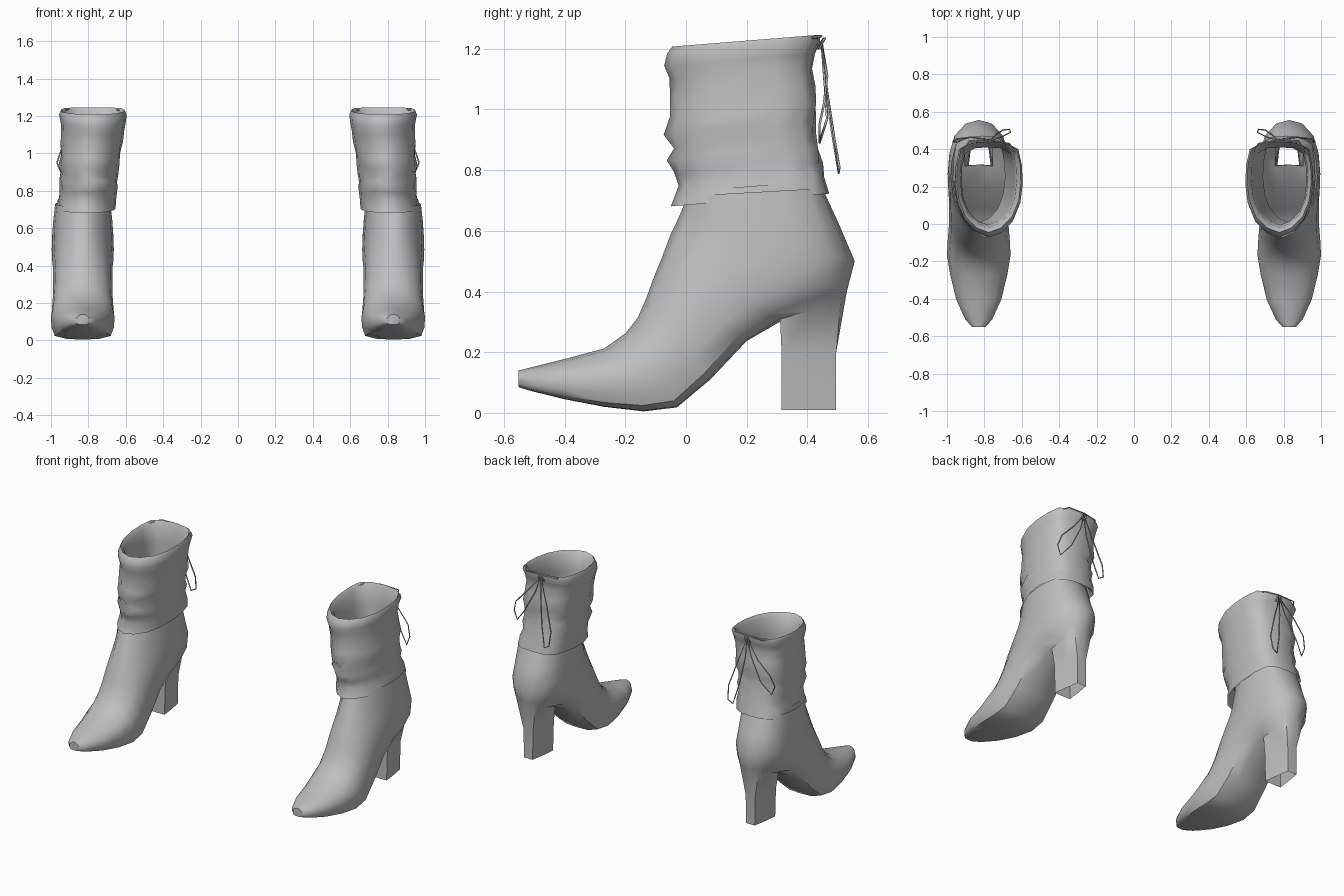
import bpy, bmesh, math

cube = bpy.data.objects.get("Cube")
if cube:
    bpy.data.objects.remove(cube, do_unlink=True)

leather = bpy.data.materials.new("grey leather")
leather.use_nodes = True
GREY = (0.52, 0.52, 0.52, 1.0)
leather.diffuse_color = GREY
leather.node_tree.nodes["Principled BSDF"].inputs["Base Color"].default_value = GREY

# Half outlines from front (or top) to back (or sole); u is across, v is along
FRONT = [(0, -1), (.38, -.90), (.72, -.66), (.93, -.30), (1, .10)]
FLAT_BACK = [(.98, .50), (.88, .85), (.50, .98), (0, 1)]
ROUND_BACK = [(.95, .40), (.78, .70), (.42, .93), (0, 1)]
N = 16


def outline(flat):
    back = [(a[0] * flat + b[0] * (1 - flat), a[1] * flat + b[1] * (1 - flat))
            for a, b in zip(FLAT_BACK, ROUND_BACK)]
    half = FRONT + back
    return half + [(-u, v) for u, v in half[-2:0:-1]]


def bridge(bm, loop_a, loop_b, skip=()):
    n = len(loop_a)
    for i in range(n):
        if i not in skip:
            j = (i + 1) % n
            bm.faces.new((loop_a[i], loop_a[j], loop_b[j], loop_b[i]))


def finish(bm, name, angle):
    bmesh.ops.recalc_face_normals(bm, faces=bm.faces)
    mesh = bpy.data.meshes.new(name)
    bm.to_mesh(mesh)
    bm.free()
    ob = bpy.data.objects.new(name, mesh)
    bpy.context.collection.objects.link(ob)
    mesh.materials.append(leather)
    bpy.ops.object.select_all(action='DESELECT')
    ob.select_set(True)
    bpy.context.view_layer.objects.active = ob
    bpy.ops.object.shade_smooth_by_angle(angle=math.radians(angle))


# Foot and ankle: sole/back point (y, z), instep/front point (y, z), half width, flatness
SECTIONS = [
    ((-.552, .085), (-.552, .140), .035, 1),
    ((-.51, .072), (-.51, .150), .072, 1),
    ((-.40, .045), (-.41, .175), .120, 1),
    ((-.27, .020), (-.27, .212), .153, 1),
    ((-.14, .005), (-.20, .262), .170, 1),
    ((-.03, .018), (-.16, .312), .166, 1),
    ((.08, .110), (-.13, .380), .160, .9),
    ((.20, .237), (-.105, .450), .158, .8),
    ((.318, .305), (-.08, .510), .160, .6),
    ((.42, .330), (-.065, .550), .164, .4),
    ((.53, .400), (-.05, .590), .166, .2),
    ((.556, .500), (-.035, .620), .164, .1),
    ((.505, .620), (-.015, .665), .158, .3),
    ((.45, .740), (.005, .715), .148, .7),
]
# Heel rows: section index, y of the row, half width
HEEL = {8: (.315, .058), 9: (.40, .048), 10: (.495, .032)}
HEEL_LOOP = [(8, 7), (8, 8), (8, 9), (9, 9), (10, 9), (10, 8), (10, 7), (9, 7)]


def boot_body(side, label):
    bm = bmesh.new()
    rings = []
    for (by, bz), (ty, tz), w, flat in SECTIONS:
        cy, cz, hy, hz = (by + ty) / 2, (bz + tz) / 2, (by - ty) / 2, (bz - tz) / 2
        rings.append([bm.verts.new((side * (.83 + u * w), cy + v * hy, cz + v * hz))
                      for u, v in outline(flat)])
    for k in range(len(rings) - 1):
        bridge(bm, rings[k], rings[k + 1], (7, 8) if k in (8, 9) else ())
    bm.faces.new(rings[0])
    # Hollow heel running down from the gap left in the sole
    loop = [rings[r][c] for r, c in HEEL_LOOP]
    for z, spread in ((.20, 1.1), (.01, 1.0)):
        lower = []
        for r, c in HEEL_LOOP:
            y, w = HEEL[r]
            lower.append(bm.verts.new((side * (.825 + (8 - c) * w * spread), y, z)))
        bridge(bm, loop, lower)
        loop = lower
    finish(bm, label + "_boot_body", 50)


# Slouched cuff: z, front y, back y, inner x, outer x, crease depth
CUFF = [
    (.745, .005, .44, .680, .965, 0),
    (.700, -.05, .472, .655, .970, 0),
    (.760, -.028, .458, .650, .957, .004),
    (.810, -.035, .445, .648, .950, .007),
    (.860, -.062, .436, .642, .955, .007),
    (.900, -.045, .428, .641, .948, .007),
    (.940, -.068, .424, .635, .957, .006),
    (.990, -.055, .433, .627, .950, .006),
    (1.06, -.055, .425, .617, .948, .004),
    (1.12, -.052, .415, .608, .945, .002),
    (1.165, -.072, .425, .600, .948, 0),
    (1.205, -.062, .442, .595, .957, 0),
    (1.226, -.045, .440, .605, .948, 0),
    (1.20, -.020, .428, .628, .928, 0),
    (1.10, -.005, .410, .640, .922, 0),
    (.710, .010, .438, .690, .960, 0),
]


def cuff(side, label):
    bm = bmesh.new()
    rings = []
    for k, (z, yf, yb, x0, x1, crease) in enumerate(CUFF):
        cx, cy, hx, hy = (x0 + x1) / 2, (yf + yb) / 2, (x1 - x0) / 2, (yb - yf) / 2
        ring = []
        for i, (u, v) in enumerate(outline(.9)):
            s = 1 + crease * 4 * math.sin(i * 1.7 + k * 2.3)
            y = cy + v * hy * s
            dz = crease * 1.5 * math.sin(i * 1.1 + k)
            ring.append(bm.verts.new((side * (cx + u * hx * s), y, z + .08 * (y - .19) + dz)))
        rings.append(ring)
    for a, b in zip(rings, rings[1:]):
        bridge(bm, a, b)
    finish(bm, label + "_cuff", 60)


# Drawstring: paths for the cord threaded in the rim, the knot and two bow loops
CORDS = {
    "rim_cord": ([(.62, .36, 1.225), (.665, .43, 1.238), (.76, .447, 1.242),
                  (.88, .445, 1.24), (.935, .36, 1.23)], False),
    "knot": ([(.745, .435, 1.20), (.755, .455, 1.235), (.765, .435, 1.205),
              (.775, .458, 1.235), (.785, .44, 1.20)], True),
    "outer_bow_loop": ([(.77, .447, 1.22), (.86, .465, 1.11), (.945, .455, 1.02),
                        (.968, .440, .95), (.945, .440, .89), (.88, .465, .97),
                        (.80, .455, 1.12)], True),
    "inner_bow_loop": ([(.765, .447, 1.22), (.71, .465, 1.06), (.66, .490, .90),
                        (.665, .506, .81), (.70, .503, .79), (.735, .480, .93),
                        (.76, .455, 1.10)], True),
}


def cord(side, name, path, closed):
    curve = bpy.data.curves.new(name, 'CURVE')
    curve.dimensions = '3D'
    curve.bevel_depth = .004
    curve.bevel_resolution = 0
    spline = curve.splines.new('POLY')
    spline.points.add(len(path) - 1)
    for p, (x, y, z) in zip(spline.points, path):
        p.co = (side * x, y, z, 1)
    spline.use_cyclic_u = closed
    curve.materials.append(leather)
    ob = bpy.data.objects.new(name, curve)
    bpy.context.collection.objects.link(ob)


for side, label in ((1, "left"), (-1, "right")):
    boot_body(side, label)
    cuff(side, label)
    for part, (path, closed) in CORDS.items():
        cord(side, label + "_" + part, path, closed)
